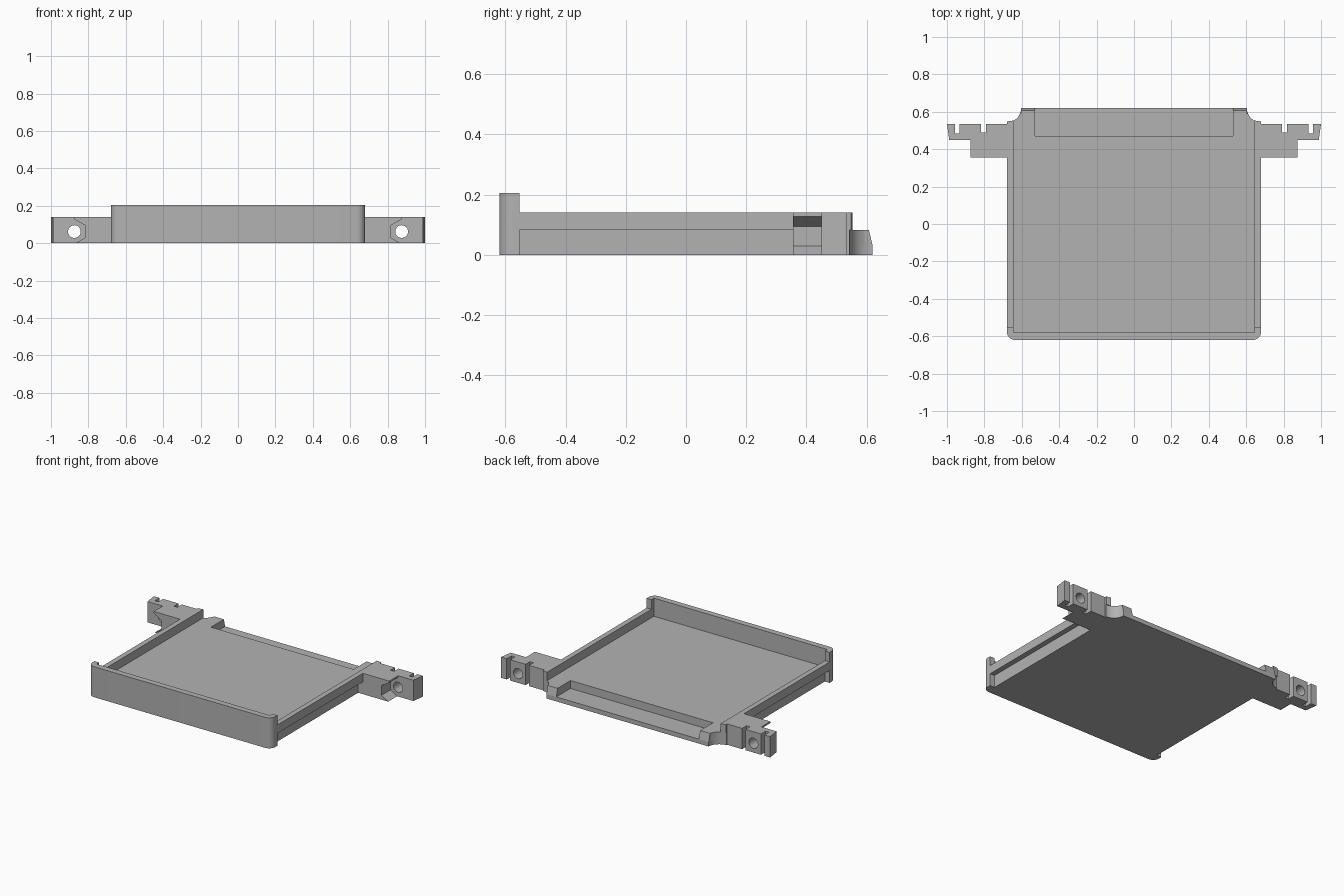
import bpy, bmesh
from math import cos, sin, pi, radians

cube = bpy.data.objects.get("Cube")
if cube:
    bpy.data.objects.remove(cube)

grey = bpy.data.materials.new("plain_grey")
grey.use_nodes = True
colour = (0.45, 0.45, 0.45, 1)
grey.diffuse_color = colour
grey.node_tree.nodes["Principled BSDF"].inputs["Base Color"].default_value = colour


def arc(cx, cy, r, a0, a1, n=8):
    angles = [radians(a0 + (a1 - a0) * i / n) for i in range(n + 1)]
    return [(cx + r * cos(a), cy + r * sin(a)) for a in angles]


def mirrored(half):
    """Close a right-hand outline with its mirror image."""
    return half + [(-x, y) for x, y in reversed(half)]


def prism(name, outline, lo, hi, axis="z", edit=None):
    """Extrude an outline along z, or an x-z outline along y."""
    bm = bmesh.new()
    place = (lambda p, d: (p[0], p[1], d)) if axis == "z" else (lambda p, d: (p[0], d, p[1]))
    face = bm.faces.new([bm.verts.new(place(p, lo)) for p in outline])
    top = bmesh.ops.extrude_face_region(bm, geom=[face])["geom"]
    offset = (0, 0, hi - lo) if axis == "z" else (0, hi - lo, 0)
    bmesh.ops.translate(bm, vec=offset, verts=[v for v in top if isinstance(v, bmesh.types.BMVert)])
    if edit:
        edit(bm)
    bmesh.ops.recalc_face_normals(bm, faces=bm.faces)
    mesh = bpy.data.meshes.new(name)
    bm.to_mesh(mesh)
    bm.free()
    mesh.materials.append(grey)
    obj = bpy.data.objects.new(name, mesh)
    bpy.context.collection.objects.link(obj)
    return obj


def activate(obj):
    bpy.ops.object.select_all(action="DESELECT")
    obj.select_set(True)
    bpy.context.view_layer.objects.active = obj


def smooth(obj):
    activate(obj)
    bpy.ops.object.shade_smooth_by_angle(angle=radians(30))


def cut(obj, cutter):
    cutter.hide_render = True
    mod = obj.modifiers.new("cut", "BOOLEAN")
    mod.object = cutter
    mod.solver = "EXACT"
    activate(obj)
    bpy.ops.object.modifier_apply(modifier=mod.name)
    bpy.data.objects.remove(cutter)


def mirror(obj):
    mod = obj.modifiers.new("mirror", "MIRROR")
    mod.use_mirror_merge = False
    activate(obj)
    bpy.ops.object.modifier_apply(modifier=mod.name)


FLOOR, SIDE, FRONT = 0.083, 0.14, 0.205
INNER, OUTER = 0.645, 0.68

# Floor slab with concave back corners and a lowered strip at the back
side_line = [(INNER, -0.6), (INNER, 0.36), (OUTER, 0.36)] + arc(OUTER, 0.62, 0.077, 270, 180)
notch = [(0.53, 0.62), (0.53, 0.47)]


def slope_back(bm):
    for v in bm.verts:
        if v.co.y > 0.6 and v.co.z > 0.06:
            v.co.y -= 0.013


smooth(prism("floor_base", mirrored(side_line), 0, 0.03))
smooth(prism("floor_deck", mirrored(side_line + notch), 0.03, FLOOR, edit=slope_back))

# Side rails overhanging the slab
rail = [(INNER, -0.58), (OUTER, -0.58), (OUTER, 0.548), (INNER, 0.553)]
mirror(prism("side_rail", rail, FLOOR, SIDE))

# Tall front wall wrapping around the corners
wall = arc(OUTER - 0.045, -0.575, 0.045, 270, 360) + [(OUTER, -0.553), (INNER, -0.553), (INNER, -0.58)]
smooth(prism("front_wall", mirrored(wall), 0, FRONT))

# Mounting ears with two slots each
ear_line = [(INNER, 0.355), (0.875, 0.355), (0.875, 0.45), (0.988, 0.45), (1, 0.535)]
for x, depth in ((0.945, 0.485), (0.805, 0.488)):
    ear_line += [(x + 0.013, 0.535), (x + 0.013, depth), (x - 0.013, depth), (x - 0.013, 0.535)]
ear_line += [(OUTER, 0.535), (INNER, 0.535)]
ear = prism("mounting_ear", ear_line, 0, SIDE)

# Hexagonal nut pocket and round screw hole
cut(ear, prism("nut_cutter", arc(0.875, 0.062, 0.066, 30, 330, 5), 0.3, 0.45, "y"))
cut(ear, prism("hole_cutter", arc(0.875, 0.062, 0.034, 0, 345, 23), 0.3, 0.7, "y"))
mirror(ear)
smooth(ear)
